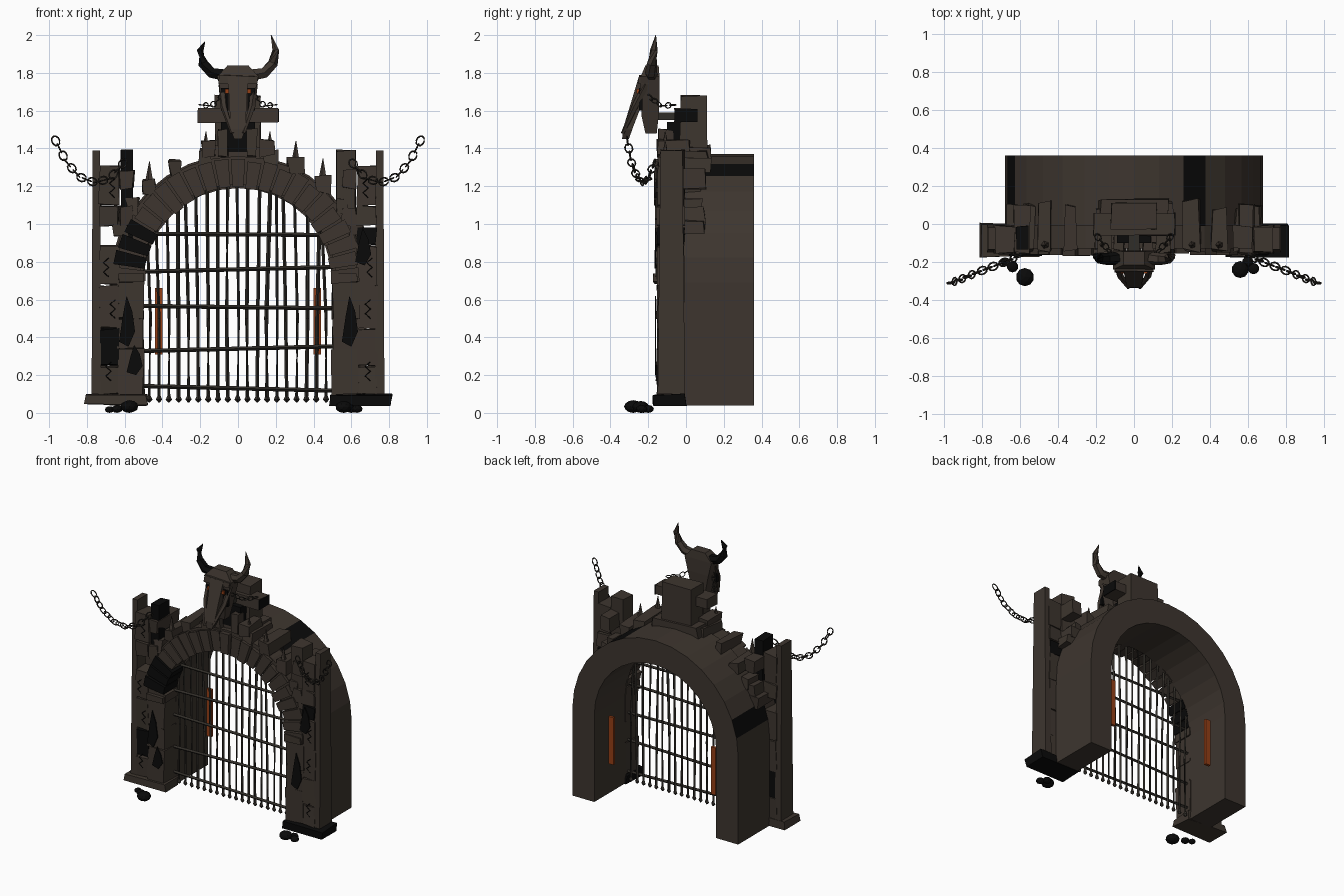
import bpy, bmesh, math, random
from mathutils import Vector

random.seed(4)
if "Cube" in bpy.data.objects:
    bpy.data.objects.remove(bpy.data.objects["Cube"])


def material(name, red, green, blue):
    mat = bpy.data.materials.new(name)
    mat.use_nodes = True
    colour = (red, green, blue, 1)
    mat.diffuse_color = colour
    mat.node_tree.nodes["Principled BSDF"].inputs["Base Color"].default_value = colour
    return mat


STONE = material("brown stone", .047, .036, .028)
IRON = material("dark iron", .03, .026, .021)
BLACK = material("soot black", .003, .003, .003)
ORANGE = material("ember orange", .3, .05, .008)
SPRING = .69  # height where the arch begins to curve


def loft(name, shapes, mat, closed=False):
    """Skin each shape (a list of equal rings of points) into one object."""
    bm = bmesh.new()
    for rings in shapes:
        loops = [[bm.verts.new(point) for point in ring] for ring in rings]
        size = len(loops[0])
        pairs = list(zip(loops, loops[1:]))
        if closed:
            pairs.append((loops[-1], loops[0]))
        else:
            bm.faces.new(loops[0][::-1])
            bm.faces.new(loops[-1])
        for low, high in pairs:
            for i in range(size):
                j = (i + 1) % size
                bm.faces.new((low[i], low[j], high[j], high[i]))
    bmesh.ops.recalc_face_normals(bm, faces=bm.faces)
    mesh = bpy.data.meshes.new(name)
    bm.to_mesh(mesh)
    bm.free()
    mesh.materials.append(mat)
    obj = bpy.data.objects.new(name, mesh)
    bpy.context.collection.objects.link(obj)
    return obj


def slab(x, y, z, half_x, half_y):
    return [Vector((x + i * half_x, y + j * half_y, z))
            for i, j in ((-1, -1), (1, -1), (1, 1), (-1, 1))]


def box_shape(x, y, z, wobble=0, taper=1):
    """Box from (low, high) ranges, with a rough top and bottom if wanted."""
    mid_x, mid_y = sum(x) / 2, sum(y) / 2
    half_x, half_y = abs(x[1] - x[0]) / 2, (y[1] - y[0]) / 2
    rings = [slab(mid_x, mid_y, z[0], half_x, half_y),
             slab(mid_x, mid_y, z[1], half_x * taper, half_y * taper)]
    for ring in rings:
        for point in ring:
            point += Vector([random.uniform(-wobble, wobble) for _ in "xyz"])
    return rings


def box(name, x, y, z, mat=STONE, wobble=0, taper=1):
    return loft(name, [box_shape(x, y, z, wobble, taper)], mat)


def tube_shape(path, radii, sides=6, closed=False):
    path = [Vector(p) for p in path]
    rings, last = [], len(path) - 1
    for i, point in enumerate(path):
        if closed:
            along = path[(i + 1) % len(path)] - path[i - 1]
        else:
            along = path[min(i + 1, last)] - path[max(i - 1, 0)]
        turn = along.to_track_quat("Z", "Y")
        radius = radii[i] if isinstance(radii, list) else radii
        rings.append([point + turn @ Vector((math.cos(a), math.sin(a), 0)) * radius
                      for a in (math.tau * k / sides for k in range(sides))])
    return rings


def polar(radius, angle, y):
    a = math.radians(angle)
    return Vector((radius * math.cos(a), y, SPRING + radius * math.sin(a)))


# Deep vaulted passage behind the facade
STEPS = 16
angles = [180 * i / STEPS for i in range(STEPS + 1)]
sections = [[polar(r, a, y) for r, y in ((.5, -.01), (.68, -.01), (.68, .36), (.5, .36))]
            for a in angles]
feet = [[Vector((p.x, p.y, .04)) for p in sections[k]] for k in (0, -1)]
vault = loft("vault", [[feet[0]] + sections + [feet[1]]], STONE)
vault.data.materials.append(BLACK)
for face in vault.data.polygons:
    middle = face.center
    outside = math.hypot(middle.x, middle.z - SPRING) > .65 and abs(face.normal.y) < .5
    if outside and (.27 < middle.x < .34 or -.66 < middle.x < -.62):
        face.material_index = 1

# Wedge stones around the front of the arch
COUNT = 23
for i in range(COUNT):
    start, end = 180 * i / COUNT + .6, 180 * (i + 1) / COUNT - .6
    inner, outer = .5 + random.uniform(-.01, .01), .655 + random.uniform(-.015, .015)
    front = -.155 + random.uniform(-.015, .01)
    rings = [[polar(inner, start, y), polar(outer, start, y),
              polar(outer, end, y), polar(inner, end, y)] for y in (front, 0)]
    loft("arch_stone", [rings], BLACK if 18 < i < 22 else STONE)
backing = [[polar(r, a, y) for r, y in ((.52, -.13), (.67, -.13), (.67, 0), (.52, 0))]
           for a in angles]
loft("arch_backing", [backing], STONE)

# Rough beams lying over the arch, some carrying spikes
for angle, spiked in ((26, 0), (37, 0), (50, 1), (64, 1), (76, 1),
                      (104, 1), (118, 0), (132, 1), (143, 0), (154, 0)):
    top = polar(.7, angle, 0)
    width = random.uniform(.028, .042)
    box("arch_beam", (top.x - width, top.x + width), (-.14, random.uniform(.08, .13)),
        (top.z - .06, top.z + .025), wobble=.012)
    if spiked:
        loft("arch_spike", [tube_shape([(top.x, -.11, top.z), (top.x, -.11, top.z + .12)],
                                       [.026, .002], 5)], STONE)

# Pillars: plinth, outer board, stacked stones and inner column
for side in (-1, 1):
    left = side > 0
    box("plinth", (side * .485, side * .81), (-.17, 0), (.04, .1),
        BLACK if left else STONE, .008)
    board = box("outer_board", (side * .725, side * .775), (-.15, -.005), (.1, 1.39), taper=.8)
    heights = [.1, .25, .45, .68, .89, .99, 1.1, 1.31]
    for i, (low, high) in enumerate(zip(heights, heights[1:])):
        if i == 4 and not left:
            continue
        dark = i == 4 if left else i == 1
        box("outer_stone", (side * .63, side * .735), (-.15, -.01), (low, high - .006),
            BLACK if dark else STONE, .007)
    levels = [.1, .34, .5, .7]
    for low, high in zip(levels, levels[1:]):
        box("inner_stone", (side * .5, side * .64), (-.15, 0), (low, high - .005), wobble=.007)
    box("springer_stone", (side * .5, side * .63), (-.17, 0), (.69, .74), wobble=.008)
    reach = .52 if left else .56
    box("upper_column", (side * reach, side * .62), (-.13, -.01), (.9, 1.39),
        STONE if left else BLACK, .006)
    for low in (.99, 1.19):
        box("column_cap", (side * .55, side * .63), (-.15, .1), (low, low + .1), wobble=.01)
    # Burnt patches and cracks, as thin plates on the stone
    for x, low, high in ((.59, .35, .62), (.66, .78, .98) if left else (.55, .2, .36)):
        shape = [[Vector((side * x + dx, y, low + (high - low) * t))
                  for dx, t in ((-.04, .1), (.01, 0), (.045, .3), (.03, .7), (0, 1), (-.02, .6))]
                 for y in (-.165, -.158)]
        loft("burnt_patch", [shape], BLACK)
    cracks = []
    for low in (.17, .5, .72, 1.14):
        x = side * random.uniform(.66, .7)
        cracks.append(tube_shape([(x + .014 * (-1) ** k, -.158, low + .025 * k)
                                  for k in range(5)], .003, 4))
    loft("pillar_cracks", cracks, BLACK)
    # Glowing strip inside the passage
    box("ember_strip", (side * .4, side * .44), (.26, .28), (.31, .66), ORANGE)

# Portcullis with slightly bent bars and barbed feet
bars, barbs = [], []
for i in range(19):
    x = -.47 + i * .052
    top = SPRING + math.sqrt(.27 - x * x)
    lean = random.uniform(-.02, .02)
    bend = random.uniform(-.008, .008)
    bars.append(tube_shape([(x, -.02, .08), (x + bend, -.02, .5), (x + lean, -.02, top)],
                           random.uniform(.007, .011), 4))
    barbs.append(tube_shape([(x, -.02, .055), (x, -.02, .07), (x, -.02, .1)],
                            [.003, .017, .004], 4))
for z, tilt in ((.13, -.012), (.34, .012), (.56, -.006), (.76, .012), (.945, -.003)):
    span = min(.5, math.sqrt(.27 - max(0, z - SPRING) ** 2))
    bars.append(tube_shape([(-span, -.035, z - tilt), (span, -.035, z + tilt)], .011, 4))
loft("portcullis_bars", bars, IRON)
loft("portcullis_barbs", barbs, IRON)

# Crest block that carries the skull
box("crest_base", (-.18, .18), (-.1, .13), (1.33, 1.41), wobble=.01)
box("crest_block", (-.12, .12), (-.03, .11), (1.4, 1.68), wobble=.005)
box("crest_shadow", (-.09, .09), (-.1, -.03), (1.38, 1.54), BLACK)
box("crest_crossbar", (-.21, .21), (-.06, .06), (1.54, 1.61), wobble=.006)
box("crest_end_plate", (.211, .218), (-.06, .06), (1.54, 1.61), BLACK)
box("skull_bracket", (-.03, .03), (-.16, 0), (1.55, 1.59), IRON)
for side in (-1, 1):
    box("crest_post", (side * .05, side * .1), (-.14, -.06), (1.36, 1.5), wobble=.01)
    box("crest_foot", (side * .12, side * .19), (-.15, .02), (1.36, 1.44), wobble=.01)

# Horned skull
loft("skull", [[slab(0, y, z, wide, deep) for y, z, wide, deep in (
    (-.185, 1.48, .04, .03), (-.19, 1.57, .06, .045), (-.19, 1.68, .085, .05),
    (-.19, 1.78, .11, .05), (-.18, 1.84, .055, .035))]], STONE)
loft("snout", [[slab(0, y, z, wide, deep) for y, z, wide, deep in (
    (-.32, 1.45, .02, .018), (-.31, 1.5, .04, .025), (-.265, 1.63, .045, .03),
    (-.22, 1.78, .055, .03))]], STONE)
box("brow", (-.1, .1), (-.25, -.2), (1.745, 1.785), wobble=.006)
for side in (-1, 1):
    loft("cheek_bone", [tube_shape([(side * .085, -.21, 1.74), (side * .075, -.27, 1.62),
                                    (side * .03, -.335, 1.48)], [.02, .018, .01], 5)], STONE)
    box("eye_socket", (side * .05, side * .09), (-.25, -.23), (1.6, 1.72), BLACK)
    box("eye", (side * .035, side * .07), (-.262, -.25), (1.69, 1.715), ORANGE)
    tip = 2 if side > 0 else 1.965
    horn = tube_shape([(side * .08, -.18, 1.79), (side * .14, -.185, 1.8),
                       (side * .185, -.18, 1.85), (side * .2, -.17, 1.92),
                       (side * .175, -.16, tip)], [.034, .032, .028, .02, .002], 6)
    loft("horn", [horn], STONE if side > 0 else BLACK)


# Chains of alternating oval links
def chain(name, path, links, size):
    path = [Vector(p) for p in path]
    shapes = []
    for i in range(links):
        place = i / (links - 1) * (len(path) - 1)
        k = min(int(place), len(path) - 2)
        centre = path[k].lerp(path[k + 1], place - k)
        along = (path[k + 1] - path[k]).normalized()
        across = along.cross(Vector((0, 1, 0))).normalized()
        if i % 2:
            across = along.cross(across)
        oval = [centre + along * math.cos(a) * size + across * math.sin(a) * size * .75
                for a in (math.tau * n / 10 for n in range(10))]
        shapes.append(tube_shape(oval, size * .17, 4, True))
    loft(name, shapes, IRON, closed=True)


for side in (-1, 1):
    chain("side_chain", [(side * x, y, z) for x, y, z in (
        (.965, -.31, 1.44), (.91, -.29, 1.33), (.84, -.26, 1.25), (.76, -.23, 1.22),
        (.68, -.2, 1.24), (.61, -.17, 1.32))], 15, .027)
    chain("skull_chain", [(side * x, y, z) for x, y, z in (
        (.09, -.19, 1.67), (.14, -.13, 1.625), (.19, -.07, 1.63))], 6, .02)

# Loose rocks by the plinths
for x, y, radius in ((-.575, -.28, .048), (-.64, -.225, .03), (-.68, -.2, .025),
                     (.56, -.24, .045), (.63, -.235, .03), (.6, -.2, .03)):
    bpy.ops.mesh.primitive_ico_sphere_add(subdivisions=2, radius=radius,
                                          location=(x, y, radius * .7))
    rock = bpy.context.object
    rock.name = "rock"
    rock.scale.z = .7
    rock.data.materials.append(BLACK)
